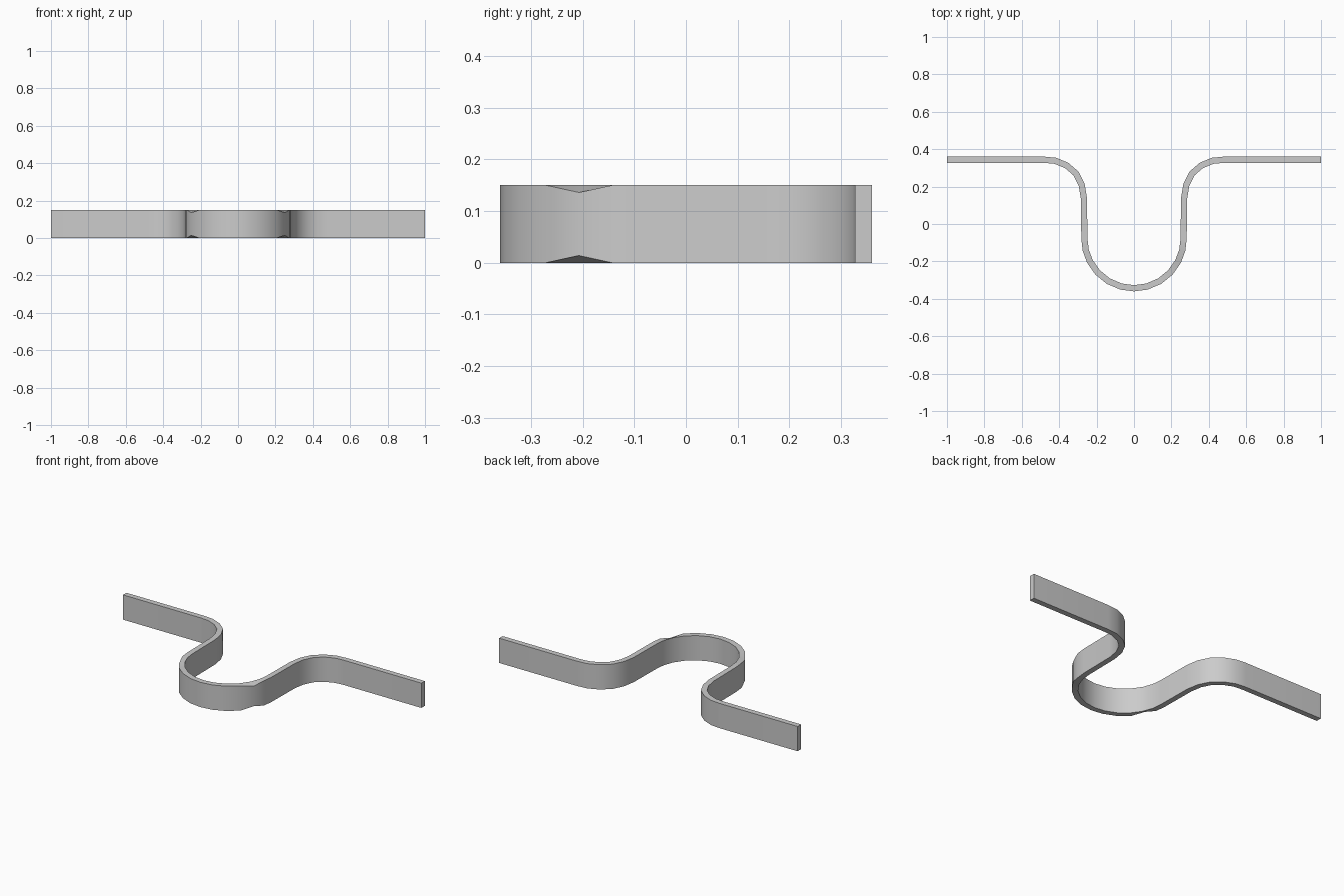
import bpy, bmesh
from math import sin, cos, radians
from mathutils import Vector

if "Cube" in bpy.data.objects:
    bpy.data.objects.remove(bpy.data.objects["Cube"])

HALF, TOP = 0.0165, 0.15

# right half of the centreline: bottom arc, then upright arm, shoulder and flat wing
half = [(0.265 * cos(radians(a)), -0.08 - 0.2635 * sin(radians(a)))
        for a in (90, 75, 59, 43, 27, 13, 0)]
NOTCH = half[4]
half += [(0.268, 0.14), (0.28, 0.21), (0.31, 0.27), (0.36, 0.313),
         (0.42, 0.338), (0.48, 0.3435), (1.0, 0.3435)]
path = [Vector((-x, y)) for x, y in reversed(half[1:])] + [Vector(p) for p in half]

bm = bmesh.new()
rings = []
for i, p in enumerate(path):
    # mitred offset to both sides of the centreline
    a = (p - path[i - 1]).normalized() if i else (path[1] - p).normalized()
    b = (path[i + 1] - p).normalized() if i < len(path) - 1 else a
    t = (a + b).normalized()
    off = Vector((t.y, -t.x)) * HALF / t.dot(a)
    # outer edge is pinched at one ring on each side of the loop
    notched = abs(abs(p.x) - NOTCH[0]) < 1e-4 and abs(p.y - NOTCH[1]) < 1e-4
    d = 0.014 if notched else 0
    o, n = p + off, p - off
    rings.append([bm.verts.new(c) for c in (
        (o.x, o.y, d), (o.x, o.y, TOP - d), (n.x, n.y, TOP), (n.x, n.y, 0))])

for r, s in zip(rings, rings[1:]):
    for k in range(4):
        m = (k + 1) % 4
        bm.faces.new((r[k], r[m], s[m], s[k]))
bm.faces.new(rings[0])
bm.faces.new(rings[-1][::-1])
bmesh.ops.recalc_face_normals(bm, faces=bm.faces)

mesh = bpy.data.meshes.new("bent_strap")
bm.to_mesh(mesh)
bm.free()
strap = bpy.data.objects.new("bent_strap", mesh)
bpy.context.collection.objects.link(strap)
bpy.context.view_layer.objects.active = strap
strap.select_set(True)
bpy.ops.object.shade_smooth_by_angle(angle=radians(30))
